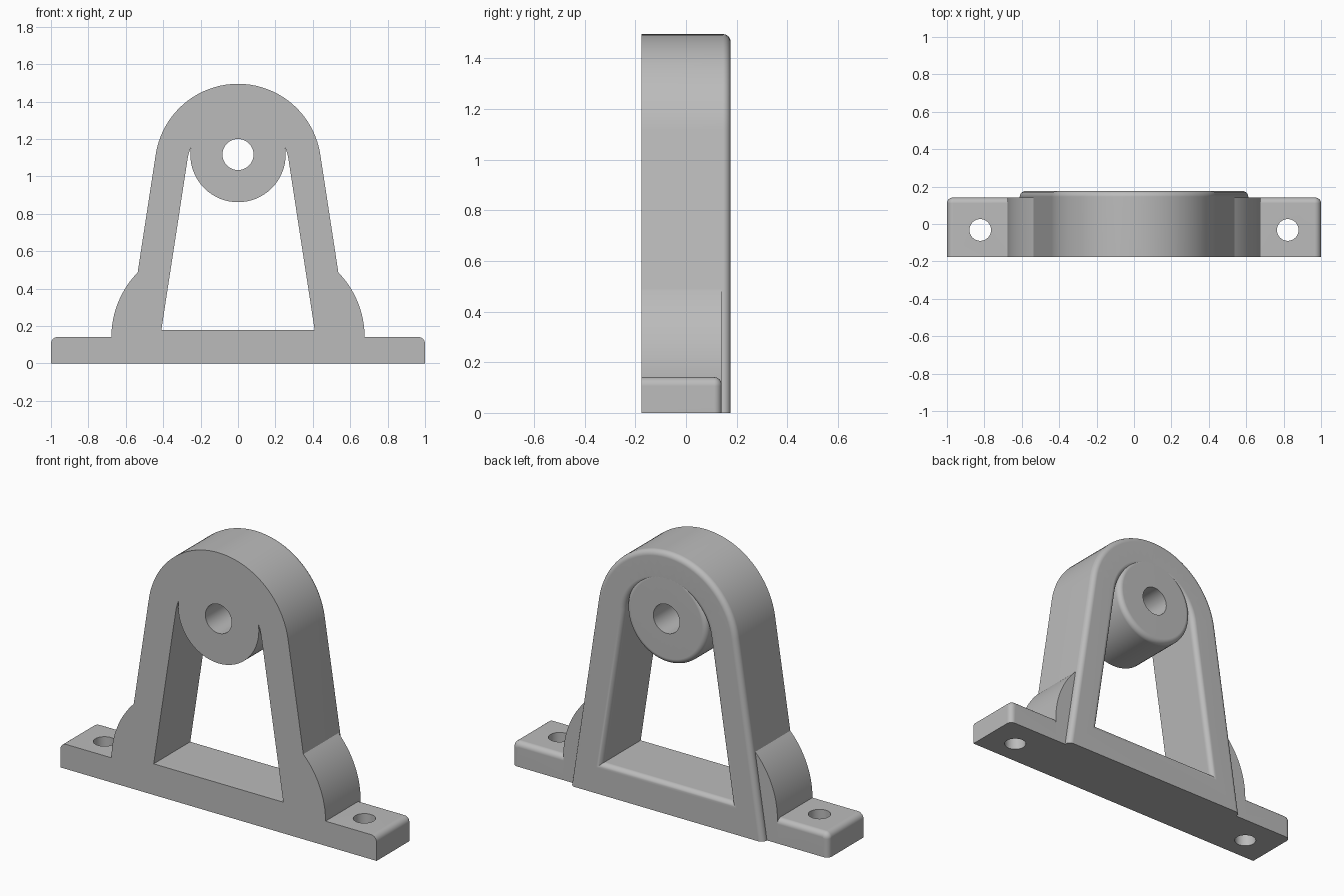
import bpy, bmesh
from math import sin, cos, pi, radians, atan2
from mathutils import Vector

if "Cube" in bpy.data.objects:
    bpy.data.objects.remove(bpy.data.objects["Cube"])

FRONT, BACK, STEP = -0.176, 0.176, 0.141
FILLET = 0.03

grey = bpy.data.materials.new("plain grey")
grey.use_nodes = True
grey.diffuse_color = (0.5, 0.5, 0.5, 1)
grey.node_tree.nodes["Principled BSDF"].inputs["Base Color"].default_value = (0.5, 0.5, 0.5, 1)


def arc(cx, cz, r, start, end, n):
    """Points along an arc in the xz plane, angles in degrees."""
    angles = [radians(start + (end - start) * i / n) for i in range(n + 1)]
    return [(cx + r * cos(a), cz + r * sin(a)) for a in angles]


def circle(cz, r):
    return arc(0, cz, r, 0, 360, 64)[:-1]


def inset(loop, dist, fixed):
    """Move each side of the loop to its left by dist, except fixed sides."""
    pts = [Vector(p) for p in loop]
    normals, moves = [], []
    for a, b in zip(pts, pts[1:] + pts[:1]):
        d = (b - a).normalized()
        normals.append(Vector((-d.y, d.x)))
        moves.append(0 if fixed(a, b) else dist)
    result = []
    for i, p in enumerate(pts):
        n, m, dn, dm = normals[i - 1], normals[i], moves[i - 1], moves[i]
        det = n.x * m.y - n.y * m.x
        if abs(det) < 1e-4:
            result.append(p + m * dm)
        else:
            result.append(p + Vector((dn * m.y - dm * n.y, dm * n.x - dn * m.x)) / det)
    return result


def on_floor(a, b):
    return abs(a.y) < 1e-5 and abs(b.y) < 1e-5


def plate(name, loops, back, fixed=on_floor):
    """Extrude loops (outline, radius pairs) from the front; round the back rim."""
    bm = bmesh.new()
    caps = [[], []]
    for loop, radius in loops:
        rings = [(FRONT, loop)]
        steps = 6 if radius else 0
        for i in range(steps + 1):
            t = pi / 2 * i / steps if steps else 0
            rings.append((back - radius * (1 - sin(t)),
                          inset(loop, radius * (1 - cos(t)), fixed)))
        rows = [[bm.verts.new((p[0], y, p[1])) for p in ring] for y, ring in rings]
        count = len(loop)
        for low, high in zip(rows, rows[1:]):
            for j in range(count):
                k = (j + 1) % count
                bm.faces.new((low[j], low[k], high[k], high[j]))
        for cap, row in zip(caps, (rows[0], rows[-1])):
            cap += [bm.edges.get((row[j], row[j - 1])) for j in range(count)]
    for cap in caps:
        bmesh.ops.triangle_fill(bm, edges=cap, use_beauty=True, normal=(0, 1, 0))
    bmesh.ops.recalc_face_normals(bm, faces=bm.faces)
    mesh = bpy.data.meshes.new(name)
    bm.to_mesh(mesh)
    bm.free()
    mesh.materials.append(grey)
    obj = bpy.data.objects.new(name, mesh)
    bpy.context.collection.objects.link(obj)
    return obj


def select(obj):
    bpy.ops.object.select_all(action="DESELECT")
    obj.select_set(True)
    bpy.context.view_layer.objects.active = obj


def combine(obj, other, operation):
    """Apply a boolean and remove the other object."""
    mod = obj.modifiers.new("combine", "BOOLEAN")
    mod.object, mod.operation, mod.solver = other, operation, "EXACT"
    select(obj)
    bpy.ops.object.modifier_apply(modifier=mod.name)
    bpy.data.objects.remove(other)


def finish(obj):
    select(obj)
    bpy.ops.object.shade_smooth_by_angle(angle=radians(30))
    mod = obj.modifiers.new("even shading", "WEIGHTED_NORMAL")
    mod.keep_sharp = True


def mirrored(loop):
    return [(-x, z) for x, z in reversed(loop)]


# A-shaped frame with an arched top and a concentric arched opening
ARCH_Z, OUTER, INNER, FOOT_X = 1.05, 0.445, 0.273, 0.611
tilt = 8.7
outline = [(-FOOT_X, 0), (FOOT_X, 0)] + arc(0, ARCH_Z, OUTER, tilt, 180 - tilt, 40)
opening = [(-0.41, 0.178), (0.41, 0.178)] + arc(0, ARCH_Z, INNER, tilt, 180 - tilt, 40)
frame = plate("arched_frame", [(outline, FILLET), (opening[::-1], FILLET)], BACK)

# Bored boss hanging from the arch
BOSS_Z = 1.117
boss = plate("boss", [(circle(BOSS_Z, 0.255), FILLET), (circle(BOSS_Z, 0.083)[::-1], 0)], BACK)
combine(frame, boss, "UNION")
finish(frame)

# Feet with bolt holes, and curved gussets between feet and frame
GUSSET_X, FOOT_TOP, CURVE = 0.677, 0.141, 0.495
foot_loop = ([(GUSSET_X, 0), (1, 0)] + arc(0.965, FOOT_TOP - 0.035, 0.035, 0, 90, 6)
             + [(GUSSET_X, FOOT_TOP)])
gusset_loop = ([(FOOT_X, 0), (GUSSET_X, 0)]
               + arc(GUSSET_X - CURVE, FOOT_TOP, CURVE, 0, 45, 16))


def foot_fixed(a, b):
    return on_floor(a, b) or max(abs(a.x), abs(b.x)) < GUSSET_X + 1e-4


for side, sign in (("left", 1), ("right", -1)):
    shape = (lambda loop: loop) if sign > 0 else mirrored
    foot = plate(side + "_foot", [(shape(foot_loop), FILLET)], STEP, foot_fixed)
    bpy.ops.mesh.primitive_cylinder_add(vertices=48, radius=0.058, depth=1,
                                        location=(sign * 0.822, -0.032, 0))
    cutter = bpy.context.object
    cutter.hide_render = True
    cutter.data.materials.append(grey)
    combine(foot, cutter, "DIFFERENCE")
    finish(foot)
    finish(plate(side + "_gusset", [(shape(gusset_loop), 0)], STEP))
